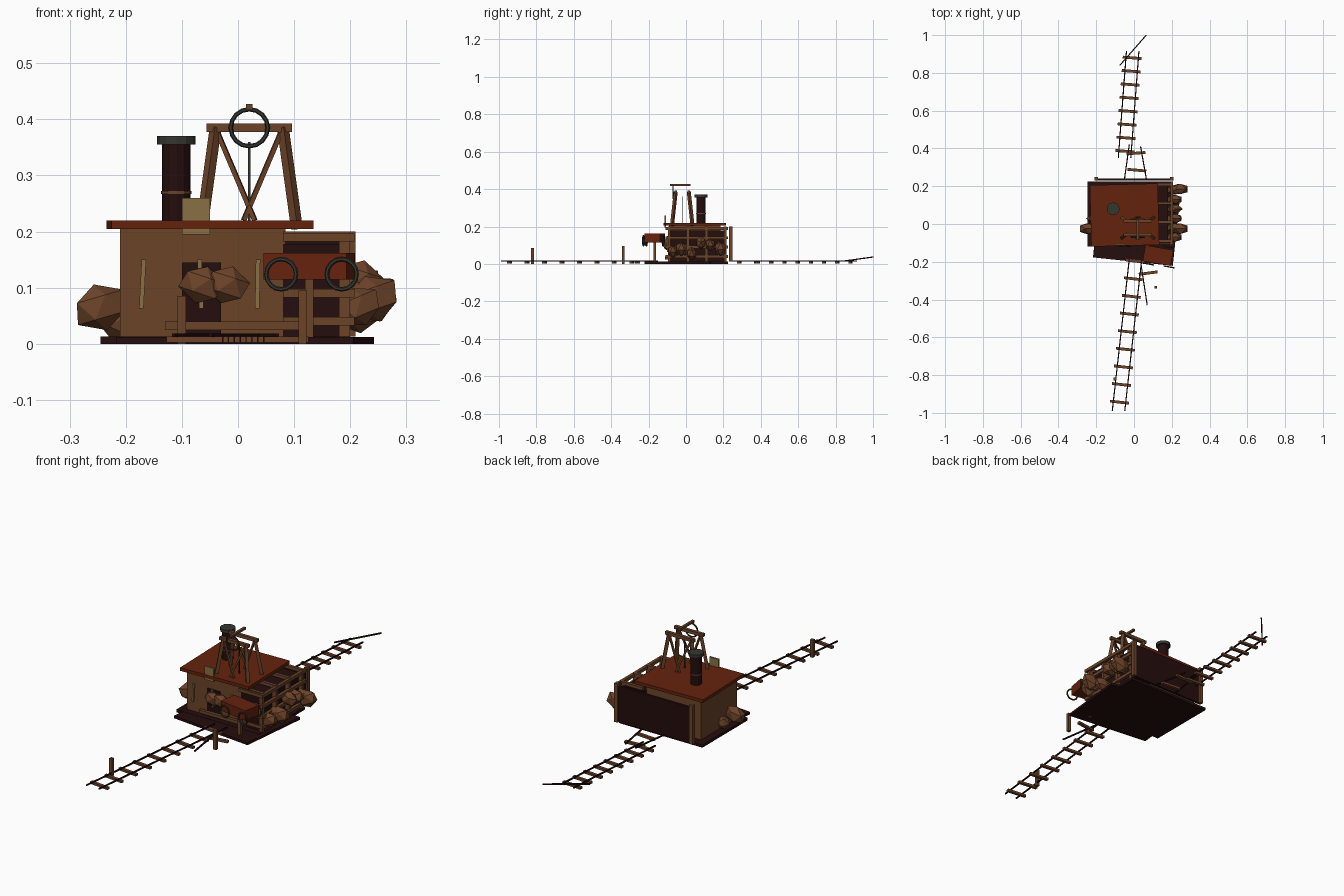
import bpy, math, random
from mathutils import Vector

random.seed(4)
cube = bpy.data.objects.get("Cube")
if cube:
    bpy.data.objects.remove(cube)


def make_material(name, red, green, blue):
    material = bpy.data.materials.new(name)
    material.use_nodes = True
    color = (red, green, blue, 1)
    material.diffuse_color = color
    material.node_tree.nodes["Principled BSDF"].inputs["Base Color"].default_value = color
    return material


WOOD = make_material("brown wood", .15, .056, .022)
RUST = make_material("rust red", .13, .016, .004)
DARK = make_material("dark timber", .018, .004, .004)
METAL = make_material("grey metal", .036, .036, .03)
STRAW = make_material("straw board", .25, .16, .06)


def finish(name, material):
    part = bpy.context.object
    part.name = name
    part.data.materials.append(material)
    return part


def box(name, material, x, y, z, turn=0, lean=0):
    """Box from (low, high) ranges, turned about z and leaned about y, in degrees."""
    low, high = Vector((x[0], y[0], z[0])), Vector((x[1], y[1], z[1]))
    bpy.ops.mesh.primitive_cube_add(size=1, location=(low + high) / 2)
    part = finish(name, material)
    part.scale = high - low
    part.rotation_euler = (0, math.radians(lean), math.radians(turn))


def around(middle, width):
    return middle - width / 2, middle + width / 2


def beam(name, material, start, end, width):
    start, end = Vector(start), Vector(end)
    along = end - start
    bpy.ops.mesh.primitive_cube_add(size=1, location=(start + end) / 2)
    part = finish(name, material)
    part.scale = (width, width, along.length)
    part.rotation_euler = along.to_track_quat('Z', 'Y').to_euler()


def cylinder(name, material, x, y, z, radius):
    bpy.ops.mesh.primitive_cylinder_add(vertices=12, radius=radius, depth=z[1] - z[0],
                                        location=(x, y, sum(z) / 2))
    finish(name, material)


def ring(name, location, radius, turn=0):
    bpy.ops.mesh.primitive_torus_add(major_radius=radius, minor_radius=.004,
                                     major_segments=16, minor_segments=6, location=location,
                                     rotation=(math.pi / 2, 0, math.radians(turn)))
    finish(name, METAL)


def rock(x, y, z, length):
    bpy.ops.mesh.primitive_ico_sphere_add(subdivisions=1, radius=length, location=(x, y, z),
                                          rotation=(0, random.uniform(-.5, .5), 0))
    finish("rock", WOOD).scale = (1, .6, .8)


FLOOR, EAVES, ROOF = .013, .205, .22    # main heights
FRONT, BACK = -.09, .185                # house walls
LEFT_SIDE = .2                          # outer face of the lean-to
POST, THIN = .015, .008                 # timber widths

# Floor slabs
box("floor_slab", DARK, (-.245, LEFT_SIDE), (-.12, .225), (0, FLOOR))
box("front_floor_slab", DARK, (-.2, .225), (-.2, .15), (0, .012), turn=-6)

# House and roof
box("house_body", WOOD, (-.21, .085), (FRONT, BACK), (FLOOR, EAVES))
box("roof", RUST, (-.23, .13), (-.115, .21), (EAVES, ROOF), turn=1.5)
box("doorway", DARK, (-.1, -.03), around(FRONT, THIN), (FLOOR, .145))
box("door_rail", WOOD, (-.13, .12), around(FRONT - POST, POST), (.025, .04))
for x, lean in ((-.17, 3), (-.067, -2), (.035, 1)):
    box("wall_plank", STRAW, around(x, THIN), around(FRONT - THIN, THIN), (.063, .15), lean=lean)
box("notice_board", STRAW, (-.1, -.05), around(FRONT - .02, THIN), (.195, .26))

# Chimney
for name, material, z, radius in (("chimney", DARK, (EAVES, .36), .025),
                                  ("chimney_cap", METAL, (.355, .37), .034),
                                  ("chimney_band", WOOD, (.267, .272), .027)):
    cylinder(name, material, -.11, .08, z, radius)

# Hoist frame on the roof: two braced trestles, each splayed at the feet
HOIST_X, HOIST_Y, HOIST_TOP = .02, -.02, .385
for outward in (-1, 1):
    top_y = HOIST_Y + outward * .035
    foot_y = HOIST_Y + outward * .055
    for side in (-1, 1):
        top = (HOIST_X + side * .06, top_y, HOIST_TOP)
        foot = (HOIST_X + side * .085, foot_y, EAVES)
        beam("hoist_leg", WOOD, foot, top, POST)
        beam("hoist_brace", WOOD, (HOIST_X - side * .01, foot_y, ROOF), top, THIN)
    box("hoist_top_beam", WOOD, around(HOIST_X, .153), around(top_y, POST),
        around(HOIST_TOP, POST))
box("hoist_axle", WOOD, around(HOIST_X, .012), around(HOIST_Y - .01, .11), (.417, .427))
ring("hoist_wheel", (HOIST_X, HOIST_Y - .05, HOIST_TOP), .033)
beam("hoist_rope", METAL, (HOIST_X, HOIST_Y, ROOF), (HOIST_X, HOIST_Y, .36), .004)

# Back wall between posts
box("back_wall", DARK, (-LEFT_SIDE, LEFT_SIDE), around(.235, .012), (FLOOR, BACK))
for x in (-LEFT_SIDE, LEFT_SIDE):
    box("back_post", WOOD, around(x, .018), around(.24, .018), (FLOOR, LEFT_SIDE))

# Timber lean-to on the left side
for step in range(4):
    y = around(FRONT + step * .1, POST)
    box("lean_to_post", WOOD, (LEFT_SIDE - .02, LEFT_SIDE), y, (FLOOR, BACK))
    box("lean_to_rafter", WOOD, (.08, LEFT_SIDE), y, (BACK, LEFT_SIDE))
    z = around(.04 + step * .05, POST)
    box("lean_to_rail", WOOD, around(LEFT_SIDE, POST), (FRONT - .02, .225), z)
    box("lean_to_end_rail", WOOD, (.08, LEFT_SIDE), around(FRONT - POST, THIN), z)
box("lean_to_store", DARK, (.08, LEFT_SIDE - .02), (FRONT, .21), (FLOOR, .178))

# Tipped cart with wheels
CART_X, CART_Y, CART_TURN = .127, -.167, -10
box("cart_body", RUST, around(CART_X, .15), around(CART_Y, .085), (.115, .162), turn=CART_TURN)
for x, y in ((-.05, -.045), (.058, -.06), (.058, .045)):
    ring("cart_wheel", (CART_X + x, CART_Y + y, .124), .027, CART_TURN)
box("cart_prop", WOOD, around(CART_X, POST), around(CART_Y, POST), (0, .12))

# Rock piles beside the lean-to, by the house wall and by the door
for step in range(6):
    rock(LEFT_SIDE + .015, -.07 + step * .05, random.uniform(.05, .12), .045)
for y in (-.025, BACK):
    rock(.24, y, .08, .053)
rock(-.245, -.025, .065, .053)
rock(-.215, .03, .04, .04)
for x in (-.065, -.02):
    rock(x, FRONT - .01, .105, .043)


def sleeper(x, y, turn):
    box("sleeper", WOOD, around(x, .1), around(y, POST), (.002, FLOOR), turn)


def rail(start, end, tip=POST):
    beam("rail", DARK, (*start, POST), (*end, tip), .006)


def track(start, end, sleepers):
    """Two parallel rails with evenly spaced sleepers."""
    start, end = Vector(start), Vector(end)
    for side in (-1, 1):
        offset = Vector((side * .033, 0))
        rail(start + offset, end + offset)
    run = end - start
    for index in range(sleepers):
        spot = start + run * (index + .5) / sleepers
        sleeper(spot.x, spot.y, -math.degrees(run.x / run.y))


# Railway track in two skewed runs, with broken pieces between them
track((-.082, -.99), (.012, -.15), 9)
track((-.05, .35), (-.007, .915), 8)
rail((.035, .41), (.065, .24))
rail((-.025, .42), (-.05, .24))
rail((.035, -.2), (.07, -.43))
rail((-.075, .84), (.065, 1), tip=.037)
for x, y, turn in ((.01, .375, 4), (.015, .285, -5), (.075, -.26, 8)):
    sleeper(x, y, turn)

# Track side posts
for x, y, top in ((.115, -.335, .095), (-.1, -.82, .085)):
    box("track_post", WOOD, around(x, POST), around(y, POST), (0, top))
